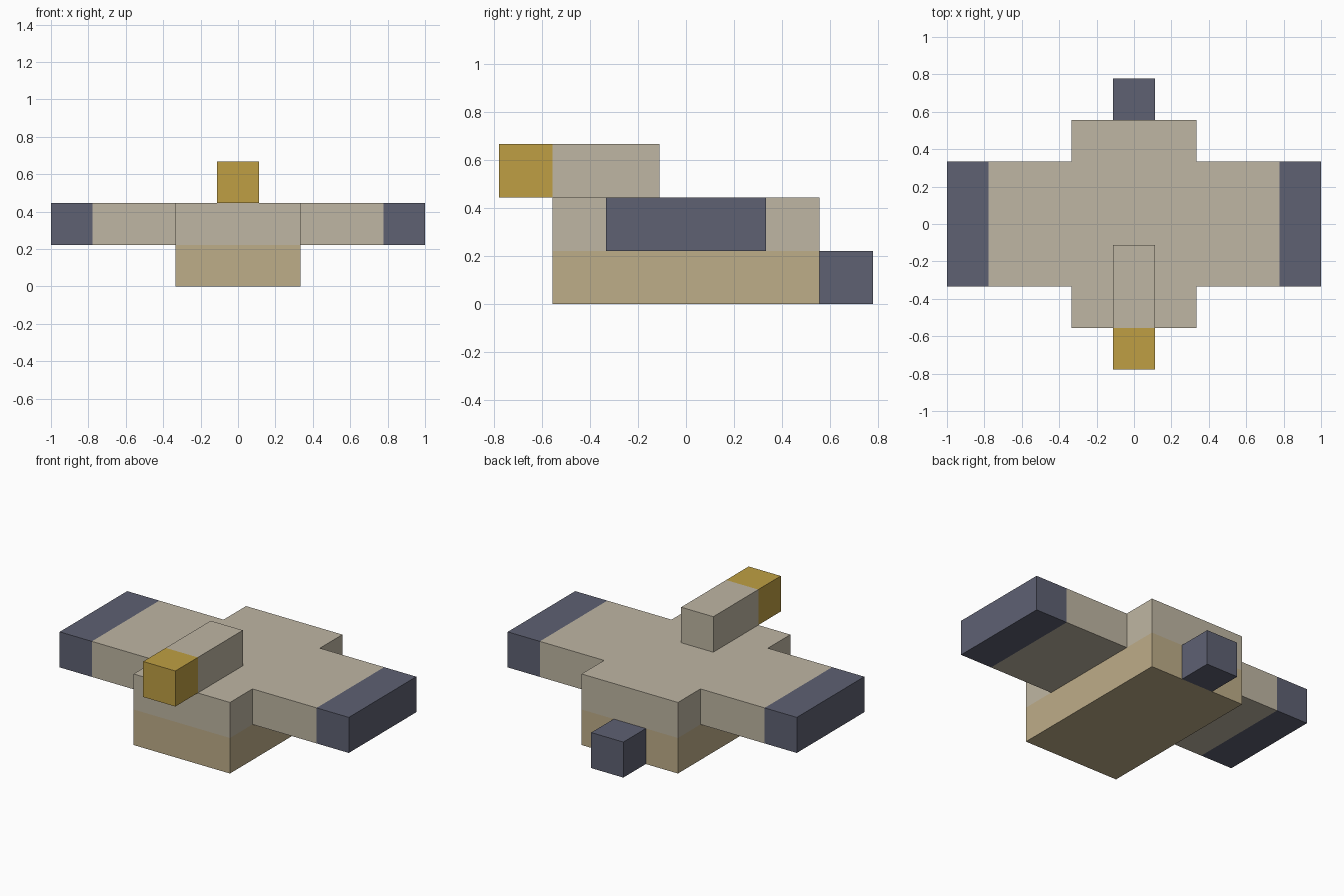
import bpy
import bmesh
from mathutils import Vector

cube = bpy.data.objects.get("Cube")
if cube:
    bpy.data.objects.remove(cube, do_unlink=True)

U = 2 / 9  # one block unit


def material(name, color):
    m = bpy.data.materials.new(name)
    m.diffuse_color = (*color, 1)
    m.use_nodes = True
    bsdf = next(n for n in m.node_tree.nodes if n.type == 'BSDF_PRINCIPLED')
    bsdf.inputs["Base Color"].default_value = (*color, 1)
    return m


stone = material("pale_stone", (0.521, 0.468, 0.366))
tan = material("warm_tan", (0.515, 0.418, 0.250))
slate = material("slate_blue", (0.112, 0.119, 0.171))
gold = material("gold", (0.521, 0.347, 0.056))


def block(name, lo, hi, mats, axis=0, cut=None):
    """Box between two corners in units; past the cut along axis it takes mats[1]."""
    lo, hi = Vector(lo) * U, Vector(hi) * U
    centre, size = (lo + hi) / 2, hi - lo
    bm = bmesh.new()
    bmesh.ops.create_cube(bm, size=1)
    for v in bm.verts:
        v.co = Vector(a * b for a, b in zip(v.co, size))
    if cut is not None:
        normal = Vector((0, 0, 0))
        normal[axis] = 1
        level = cut * U - centre[axis]
        bmesh.ops.bisect_plane(bm, geom=bm.verts[:] + bm.edges[:] + bm.faces[:],
                               plane_co=normal * level, plane_no=normal)
        for f in bm.faces:
            f.material_index = int(f.calc_center_median()[axis] > level)
    mesh = bpy.data.meshes.new(name)
    bm.to_mesh(mesh)
    bm.free()
    for m in mats:
        mesh.materials.append(m)
    ob = bpy.data.objects.new(name, mesh)
    ob.location = centre
    bpy.context.collection.objects.link(ob)
    return ob


# Body with a tan belly
block("body", (-1.5, -2.5, 0), (1.5, 2.5, 2), (tan, stone), 2, 1)

# Wings with slate tips
block("left_wing", (1.5, -1.5, 1), (4.5, 1.5, 2), (stone, slate), 0, 3.5)
block("right_wing", (-4.5, -1.5, 1), (-1.5, 1.5, 2), (slate, stone), 0, -3.5)

# Head ending in a gold beak
block("head", (-0.5, -3.5, 2), (0.5, -0.5, 3), (gold, stone), 1, -2.5)

# Tail
block("tail", (-0.5, 2.5, 0), (0.5, 3.5, 1), (slate,))
